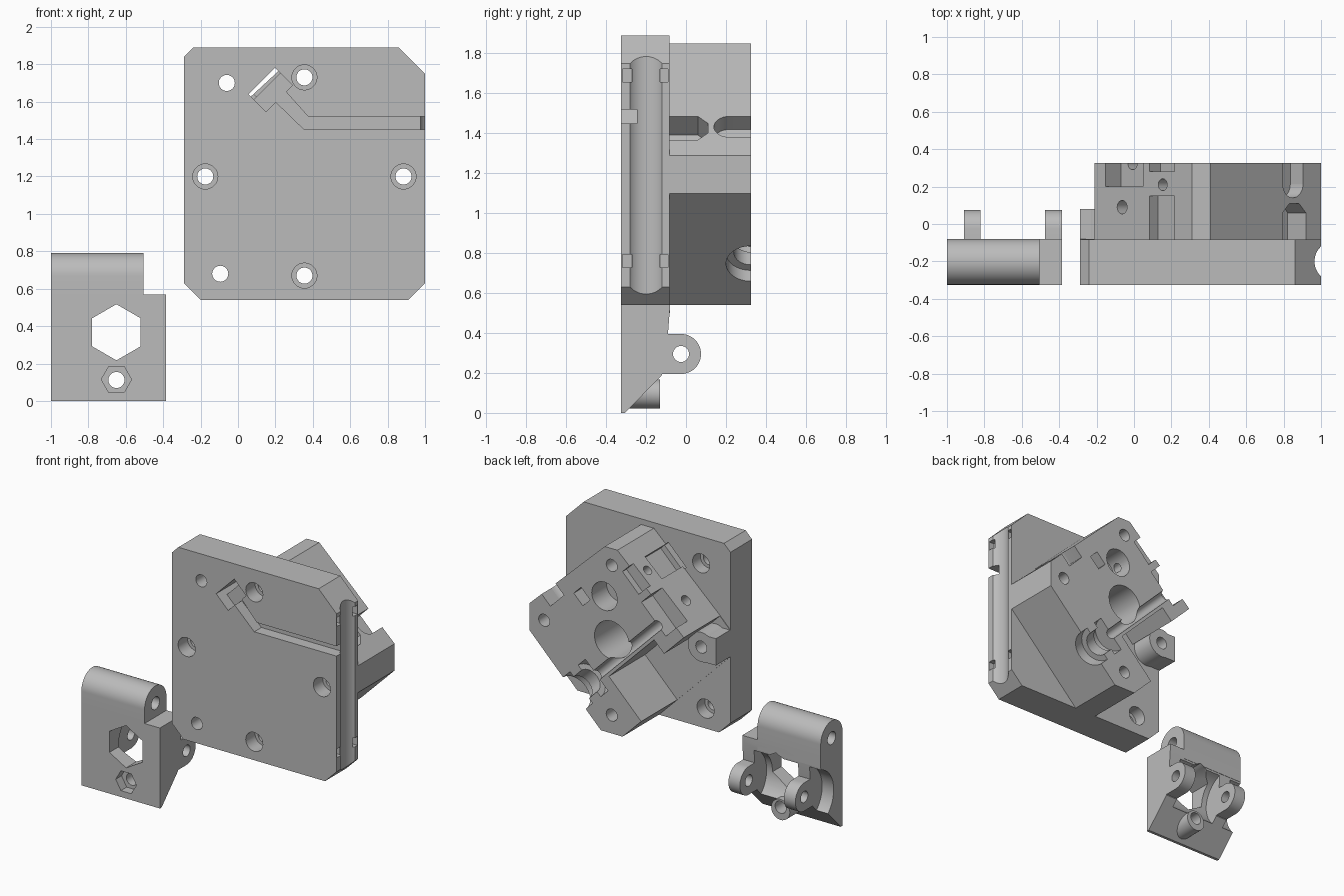
import bpy, bmesh, math
from mathutils import Vector, Matrix

cube = bpy.data.objects.get("Cube")
if cube:
    bpy.data.objects.remove(cube, do_unlink=True)

grey = bpy.data.materials.new("plain grey")
grey.use_nodes = True
colour = (0.5, 0.5, 0.5, 1)
grey.diffuse_color = colour
grey.node_tree.nodes["Principled BSDF"].inputs["Base Color"].default_value = colour

FRONT, FACE, BACK = -0.325, -0.083, 0.325
TILT = Matrix.Rotation(math.radians(-45), 4, "Y")
CENTRE = Vector((0.355, 0, 1.2))


def make(name, bm):
    bmesh.ops.recalc_face_normals(bm, faces=bm.faces)
    mesh = bpy.data.meshes.new(name)
    bm.to_mesh(mesh)
    bm.free()
    mesh.materials.append(grey)
    ob = bpy.data.objects.new(name, mesh)
    bpy.context.collection.objects.link(ob)
    return ob


def prism(points, lo, hi, axis="y", name="tool"):
    """Extrude an outline along x or y."""
    bm = bmesh.new()
    place = (lambda p, d: (p[0], d, p[1])) if axis == "y" else (lambda p, d: (d, p[0], p[1]))
    face = bm.faces.new([bm.verts.new(place(p, lo)) for p in points])
    out = bmesh.ops.extrude_face_region(bm, geom=[face])
    shift = (0, hi - lo, 0) if axis == "y" else (hi - lo, 0, 0)
    bmesh.ops.translate(bm, vec=shift, verts=[v for v in out["geom"] if isinstance(v, bmesh.types.BMVert)])
    return make(name, bm)


def ring(a, b, r, n=32, turn=0):
    return [(a + r * math.cos(turn + math.tau * i / n), b + r * math.sin(turn + math.tau * i / n)) for i in range(n)]


def rect(a0, a1, b0, b1):
    return [(a0, b0), (a1, b0), (a1, b1), (a0, b1)]


def tilted(ob):
    """Turn a tool built on the block's diagonal axes into place."""
    ob.data.transform(Matrix.Translation(CENTRE) @ TILT)
    return ob


def slot(u0, u1, y0, y1, v0, v1):
    return tilted(prism(rect(u0, u1, v0, v1), y0, y1))


def bore(u, y, r, v0, v1):
    """Round hole running along the diagonal v axis."""
    bm = bmesh.new()
    bmesh.ops.create_cone(bm, cap_ends=True, segments=32, radius1=r, radius2=r, depth=v1 - v0,
                          matrix=Matrix.Translation((u, y, (v0 + v1) / 2)))
    return tilted(make("tool", bm))


def side_bore(v, y, r, u0, u1):
    """Round hole running along the diagonal u axis."""
    ob = prism(ring(y, v, r), u0, u1, "x")
    return tilted(ob)


def combine(target, tools, op="DIFFERENCE"):
    for tool in tools:
        mod = target.modifiers.new("shape", "BOOLEAN")
        mod.operation, mod.solver, mod.object = op, "EXACT", tool
        bpy.context.view_layer.objects.active = target
        bpy.ops.object.modifier_apply(modifier=mod.name)
        bpy.data.objects.remove(tool, do_unlink=True)


# Mounting plate with cut corners
plate = prism([(-0.24, 1.89), (0.86, 1.89), (1, 1.75), (1, 0.63), (0.91, 0.54),
               (-0.2, 0.54), (-0.29, 0.63), (-0.29, 1.84)], FRONT, FACE, name="mounting_plate")
motor_holes = [(0.355, 1.73), (-0.175, 1.2), (0.885, 1.2), (0.355, 0.67)]
plate_holes = [(-0.06, 1.70), (-0.095, 0.68)]
cuts = []
for x, z in motor_holes:
    cuts += [prism(ring(x, z, 0.043), -0.5, 0.5), prism(ring(x, z, 0.067), -0.5, -0.22)]
for x, z in plate_holes:
    cuts += [prism(ring(x, z, 0.043), -0.5, 0.5), prism(ring(x, z, 0.067), -0.17, 0)]
# Wire channel, sensor pocket and through slit
cuts.append(prism([(1.05, 1.45), (0.355, 1.45), (0.19, 1.61), (0.25, 1.66), (0.375, 1.52), (1.05, 1.52)],
                  -0.5, -0.245))
cuts.append(slot(0.1, 0.3, -0.5, -0.245, 0.39, 0.52))
cuts.append(slot(0.1, 0.3, -0.5, 0.1, 0.482, 0.522))
# Rod groove on the side, with tie slots
bm = bmesh.new()
bmesh.ops.create_cone(bm, cap_ends=True, segments=64, radius1=0.109, radius2=0.109, depth=3,
                      matrix=Matrix.Translation((1.074, -0.2, 1)))
cuts.append(make("tool", bm))
for z in (0.76, 1.69):
    for y0, y1 in ((-0.318, -0.27), (-0.13, -0.09)):
        cuts.append(prism(rect(0.96, 1.1, z - 0.032, z + 0.032), y0, y1))
combine(plate, cuts)

# Diamond-shaped drive housing on the back of the plate
housing = prism([(0.31, 1.85), (0.41, 1.85), (1, 1.29), (1, 1.1), (0.44, 0.54), (0.27, 0.54),
                 (-0.29, 1.1), (-0.29, 1.29), (-0.21, 1.37)], FACE, BACK, name="drive_housing")
cuts = [
    slot(-0.9, -0.17, FACE + 0.004, 0.5, -0.2, 0.3),     # idler opening
    slot(-0.9, -0.28, FACE + 0.004, 0.5, -0.2, 0.9),     # space around the hinge
    prism(ring(0.355, 1.2, 0.135, 48), -0.06, 0.5),      # drive gear bore
    slot(-0.2, 0.07, 0.2, 0.5, 0.40, 0.8),               # filament entry notch
    slot(0.12, 0.3, 0.28, 0.5, 0.42, 0.8),               # small sensor notch
    slot(0.12, 0.3, -0.2, 0.15, 0.44, 0.8),              # sensor pocket
    slot(0.29, 0.39, 0.22, 0.5, -0.03, 0.05),            # nut pocket
    bore(0.215, 0.21, 0.032, 0.25, 0.8),
    bore(-0.08, 0.09, 0.036, 0.2, 0.8),
    # Filament path and stepped coupler seat
    bore(-0.113, BACK, 0.035, -0.8, 0.8),
    bore(-0.113, BACK, 0.125, -0.8, -0.45),
    bore(-0.113, BACK, 0.085, -0.46, -0.35),
    bore(-0.113, BACK, 0.125, -0.36, -0.28),
    # Ball pocket beside the gear
    tilted(prism(ring(0.25, 0.17, 0.1), 0.16, 0.5)),
    tilted(prism(ring(0.25, 0.17, 0.045), 0.0, 0.5)),
    # Clearance on the upper right face
    slot(0.42, 0.8, 0.215, 0.5, -0.26, -0.11),
    side_bore(-0.185, 0.215, 0.075, 0.42, 0.8),
    tilted(prism([(FACE - 0.1, -0.28), (0.06, -0.28), (0.11, -0.23), (0.11, -0.16), (0.06, -0.11),
                  (FACE - 0.1, -0.11)], 0.38, 0.8, "x")),
]
cuts += [prism(ring(x, z, 0.043), -0.5, 0.6) for x, z in motor_holes]
combine(housing, cuts)

# Hinge boss with a flat foot
boss = prism(ring(-0.175, 1.2, 0.105, 48), FACE, 0.08, name="hinge_boss")
combine(boss, [prism(rect(-0.29, -0.18, 1.1, 1.29), FACE, 0.08)], "UNION")
combine(boss, [prism(ring(-0.175, 1.2, 0.043), -0.5, 0.5)])

# Idler arm: wedge body scooped for the bearing
arm = prism([(-0.325, 0), (-0.305, 0), (-0.12, 0.19), (-0.09, 0.4), (-0.08, 0.53), (-0.08, 0.57),
             (-0.325, 0.57)], -1, -0.385, "x", name="idler_arm")
scoop = ring(-0.025, 0.295, 0.2, 64)
combine(arm, [prism(scoop, -0.82, -0.475, "x"), prism(scoop, -1.1, -0.91, "x")])
# Rounded hinge barrel, bearing lugs and screw tube
parts = [prism(rect(-0.325, -0.08, 0.5, 0.668), -1, -0.505, "x"),
         prism(ring(-0.2025, 0.668, 0.1225, 64), -1, -0.505, "x"),
         prism(ring(-0.65, 0.095, 0.073), -0.3, -0.13)]
for x in (-0.91, -0.475):
    parts += [prism(rect(-0.2, -0.025, 0.195, 0.395), x, x + 0.09, "x"),
              prism(ring(-0.025, 0.295, 0.1, 48), x, x + 0.09, "x")]
combine(arm, parts, "UNION")
# Hinge bore, axle bore, hexagonal window and nut seat
combine(arm, [prism(ring(-0.2025, 0.668, 0.045), -1.2, -0.3, "x"),
              prism(ring(-0.025, 0.295, 0.04), -1.2, -0.3, "x"),
              prism(ring(-0.65, 0.367, 0.15, 6, math.pi / 6), -0.5, 0.3),
              prism(ring(-0.65, 0.115, 0.081, 6), -0.5, -0.26),
              prism(ring(-0.65, 0.112, 0.043), -0.5, 0.3)])

# Crisp edges with smooth round surfaces
for ob in (plate, housing, boss, arm):
    bpy.ops.object.select_all(action="DESELECT")
    ob.select_set(True)
    bpy.context.view_layer.objects.active = ob
    bpy.ops.object.shade_smooth_by_angle(angle=math.radians(30))
